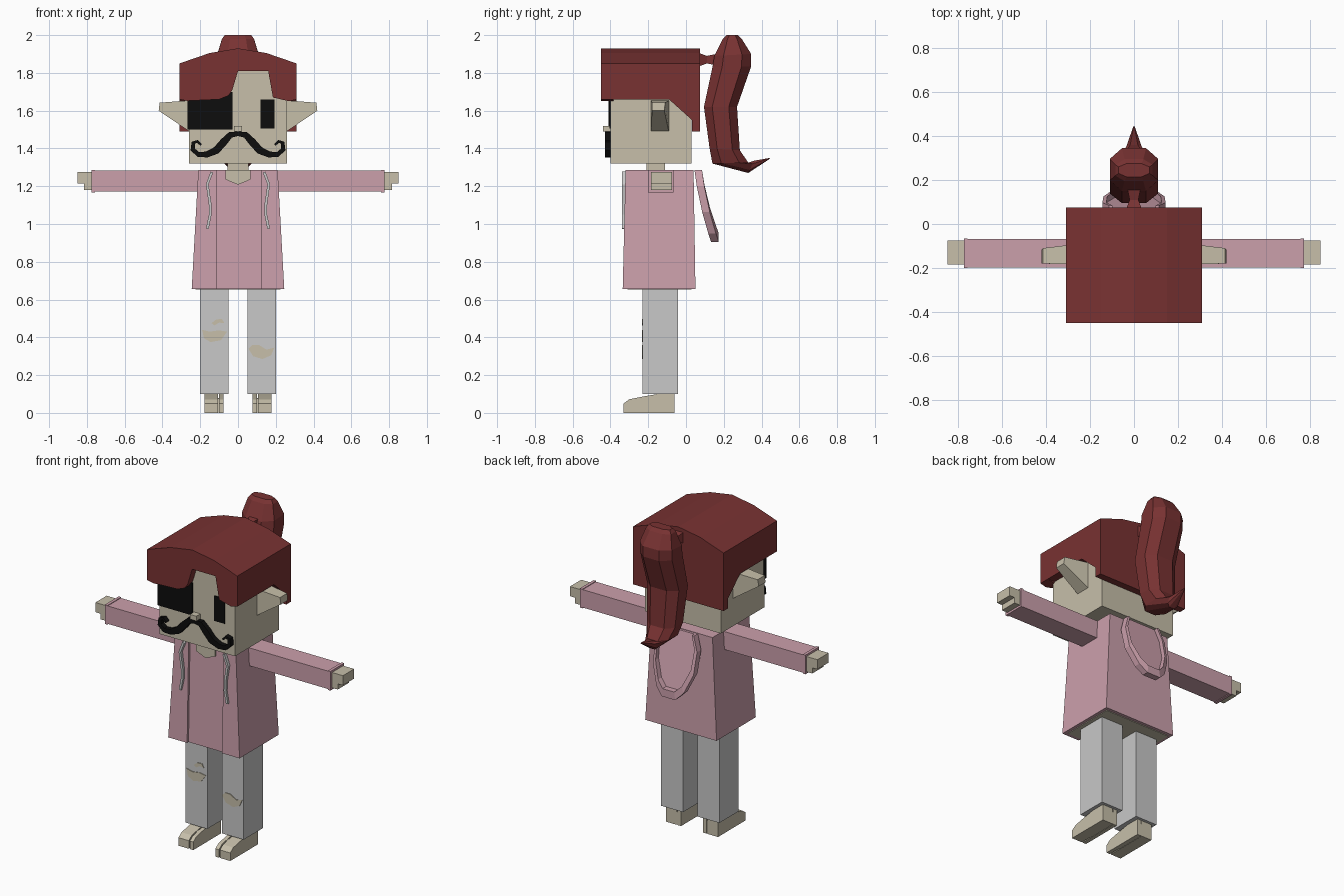
import bpy, bmesh
from mathutils import Vector

cube = bpy.data.objects.get("Cube")
if cube:
    bpy.data.objects.remove(cube, do_unlink=True)


def material(name, rgb):
    m = bpy.data.materials.new(name)
    m.use_nodes = True
    m.diffuse_color = (*rgb, 1)
    m.node_tree.nodes["Principled BSDF"].inputs["Base Color"].default_value = (*rgb, 1)
    return m


SKIN = material("skin", (0.57, 0.52, 0.40))
PINK = material("pink cloth", (0.60, 0.35, 0.41))
RED = material("dark red hair", (0.19, 0.032, 0.032))
BLACK = material("black", (0.004, 0.004, 0.004))
GREY = material("light grey cloth", (0.58, 0.58, 0.58))


def loft(name, rings, mat):
    """Closed skin through rings that have equal point counts."""
    bm = bmesh.new()
    vs = [[bm.verts.new(p) for p in r] for r in rings]
    n = len(rings[0])
    for a, b in zip(vs, vs[1:]):
        for i in range(n):
            j = (i + 1) % n
            bm.faces.new((a[i], a[j], b[j], b[i]))
    bm.faces.new(vs[0][::-1])
    bm.faces.new(vs[-1])
    bmesh.ops.recalc_face_normals(bm, faces=bm.faces)
    me = bpy.data.meshes.new(name)
    bm.to_mesh(me)
    bm.free()
    me.materials.append(mat)
    ob = bpy.data.objects.new(name, me)
    bpy.context.collection.objects.link(ob)
    return ob


def prism_y(name, pts, y0, y1, mat):
    return loft(name, [[(x, y, z) for x, z in pts] for y in (y0, y1)], mat)


def prism_x(name, pts, x0, x1, mat):
    return loft(name, [[(x, y, z) for y, z in pts] for x in (x0, x1)], mat)


def box(name, x, y, z, mat):
    return prism_y(name, [(x[0], z[0]), (x[1], z[0]), (x[1], z[1]), (x[0], z[1])], *y, mat)


def ribbon(name, path, widths, y0, y1, mat):
    """Flat strip along an x-z path."""
    pts = [Vector(p) for p in path]
    left, right = [], []
    for i, p in enumerate(pts):
        t = (pts[min(i + 1, len(pts) - 1)] - pts[max(i - 1, 0)]).normalized()
        n = Vector((-t.y, t.x)) * widths[i]
        left.append(p + n)
        right.append(p - n)
    rings = [[(l.x, y0, l.y), (r.x, y0, r.y), (r.x, y1, r.y), (l.x, y1, l.y)]
             for l, r in zip(left, right)]
    return loft(name, rings, mat)


def span(s, a, b):
    return tuple(sorted((s * a, s * b)))


# Head, neck and nose
box("head", (-.26, .26), (-.40, .03), (1.32, 1.84), SKIN)
box("neck", (-.055, .055), (-.21, -.11), (1.2, 1.33), SKIN)
box("nose", (-.022, .022), (-.44, -.40), (1.49, 1.52), SKIN)

# Eye patch and eye
box("eye_patch", (-.268, -.03), (-.409, -.39), (1.5, 1.7), BLACK)
box("left_eye", (.12, .192), (-.406, -.39), (1.505, 1.66), BLACK)

# Hair cap, fringe and sloping back
top = [(.31, 1.85), (.15, 1.905), (0, 1.93), (-.15, 1.905), (-.31, 1.85)]
prism_y("hair_cap", [(-.31, 1.66), (.31, 1.66)] + top, -.385, .075, RED)
fringe = [(-.31, 1.66), (-.27, 1.652), (-.1, 1.66), (-.05, 1.68), (-.03, 1.71),
          (0, 1.81), (.16, 1.81), (.185, 1.67), (.27, 1.65), (.31, 1.66)]
prism_y("hair_fringe", fringe + top, -.45, -.385, RED)
side = [(-.09, 1.66), (.075, 1.66), (.075, 1.49), (.032, 1.49), (.032, 1.55)]
prism_x("hair_back", side, -.31, .31, RED)

# Tied ponytail: stacked eight-sided sections
box_ring = [(-.5, 0), (.5, 0), (1, .25), (1, .75), (.5, 1), (-.5, 1), (-1, .75), (-1, .25)]


def tail_ring(inner, outer, w):
    a, b = Vector(inner), Vector(outer)
    return [(u * w, *a.lerp(b, v)) for u, v in box_ring]


loft("ponytail", [tail_ring(*s) for s in [
    ((.215, 2), (.275, 2), .07), ((.195, 1.98), (.295, 1.98), .085),
    ((.15, 1.89), (.345, 1.9), .11), ((.14, 1.83), (.345, 1.835), .11),
    ((.095, 1.62), (.27, 1.62), .11), ((.125, 1.4), (.285, 1.39), .095),
    ((.14, 1.32), (.33, 1.325), .075), ((.33, 1.27), (.36, 1.335), .035),
    ((.443, 1.345), (.445, 1.35), .003)]], RED)
loft("hair_tie", [[(x * r, y, 1.87 + z * r) for x, z in ((-1, -1), (1, -1), (1, 1), (-1, 1))]
                  for y, r in ((.07, .035), (.11, .02), (.16, .03))], RED)

# Jacket with a recessed front panel between two raised flaps
def jacket_ring(w, front, back, z):
    dip = front + .014
    return [(-w, front, z), (-.115, front, z), (-.115, dip, z), (.125, dip, z),
            (.125, front, z), (w, front, z), (w, back, z), (-w, back, z)]


loft("jacket", [jacket_ring(.245, -.335, .05, .657), jacket_ring(.21, -.32, .04, 1.285)], PINK)
box("body_underside", (-.225, .225), (-.31, .03), (.653, .67), SKIN)
prism_y("neckline", [(-.065, 1.285), (-.065, 1.235), (0, 1.208), (.065, 1.235), (.065, 1.285)],
        -.318, -.29, SKIN)

# Hood hanging behind: tilted sheet with a raised rim
hood = [(-.11, 1.285), (-.14, 1.2), (-.135, 1.07), (-.09, .96), (-.045, .915),
        (.045, .915), (.09, .96), (.135, 1.07), (.14, 1.2), (.11, 1.285)]


def hood_y(z):
    d = 1.285 - z
    return .045 + .12 * d + .32 * d * d


prism = [[(x, hood_y(z) + k, z) for x, z in hood] for k in (0, .015)]
loft("hood", prism, PINK)
loft("hood_rim", [[(x * s, hood_y(z) + k, 1.285 + (z - 1.285) * s)
                   for s, k in ((1.03, 0), (1.03, .04), (.9, .04), (.9, 0))]
                  for x, z in hood], PINK)

for s, label in ((-1, "right"), (1, "left")):
    # Ear tapering to a blunt tip
    loft(label + "_ear", [
        [(s * .25, -.185, 1.485), (s * .25, -.09, 1.485), (s * .25, -.09, 1.655), (s * .25, -.185, 1.655)],
        [(s * .42, -.18, 1.6), (s * .42, -.115, 1.6), (s * .415, -.11, 1.642), (s * .415, -.18, 1.642)]], SKIN)

    # Moustache half with a curled end
    curl = [(0, 1.478), (.04, 1.472), (.075, 1.435), (.115, 1.39), (.165, 1.368), (.21, 1.368),
            (.24, 1.395), (.237, 1.43), (.215, 1.437), (.195, 1.418)]
    ribbon(label + "_moustache", [(s * x, z) for x, z in curl],
           [.012, .016, .02, .02, .016, .013, .012, .01, .008, .005], -.43, -.40, BLACK)

    # Sleeve, cuff and hand with a thumb
    box(label + "_sleeve", span(s, .19, .765), (-.197, -.068), (1.172, 1.283), PINK)
    box(label + "_cuff", span(s, .757, .775), (-.2, -.065), (1.168, 1.287), PINK)
    palm = [(.76, 1.18), (.815, 1.18), (.815, 1.215), (.85, 1.215), (.85, 1.275), (.76, 1.275)]
    prism_y(label + "_hand", [(s * x, z) for x, z in palm], -.185, -.075, SKIN)

    # Drawstring
    string = [(.138, 1.275), (.163, 1.21), (.148, 1.11), (.147, 1.05), (.162, .975)]
    ribbon(label + "_drawstring", [(s * x, z) for x, z in string], [.007] * 5, -.34, -.318, GREY)

    # Trouser leg
    box(label + "_trouser_leg", span(s, .05, .2), (-.23, -.042), (.1, .668), GREY)

    # Foot with the big toe split off
    foot = [(-.33, 0), (-.33, .05), (-.3, .072), (-.22, .088), (-.15, .1), (-.06, .1), (-.06, 0)]
    prism_x(label + "_big_toe", foot, s * .076, s * .1, SKIN)
    prism_x(label + "_foot", foot, s * .107, s * .178, SKIN)
    box(label + "_foot_web", span(s, .09, .12), (-.26, -.062), (.002, .08), SKIN)

# Knee holes showing skin
holes = {
    "right_knee_hole": [(-.19, .44), (-.18, .395), (-.145, .375), (-.09, .385), (-.058, .43), (-.1, .437), (-.15, .43)],
    "right_small_hole": [(-.14, .475), (-.125, .463), (-.1, .478), (-.072, .475), (-.085, .497), (-.115, .495)],
    "left_knee_hole": [(.055, .34), (.08, .3), (.13, .285), (.175, .305), (.192, .345), (.15, .335), (.11, .36), (.075, .36)],
}
for name, pts in holes.items():
    prism_y(name, pts, -.234, -.228, SKIN)
